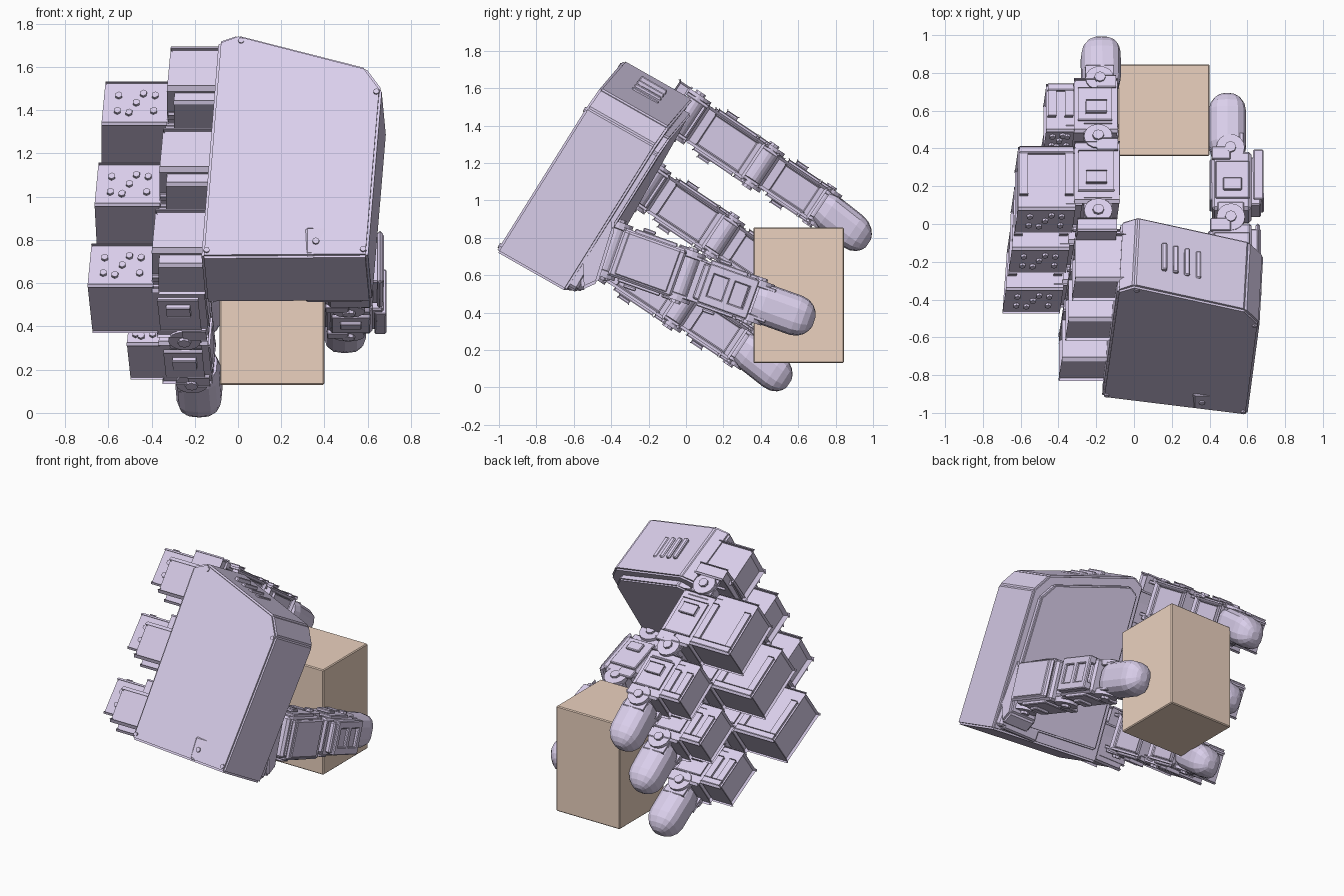
import bpy, bmesh, math
from mathutils import Vector, Matrix

if "Cube" in bpy.data.objects:
    bpy.data.objects.remove(bpy.data.objects["Cube"])

def material(name, rgb):
    m = bpy.data.materials.new(name)
    m.diffuse_color = (*rgb, 1)
    m.use_nodes = True
    m.node_tree.nodes["Principled BSDF"].inputs["Base Color"].default_value = m.diffuse_color
    return m

LILAC = material("lilac", (0.70, 0.62, 0.83))
TAN = material("tan", (0.83, 0.64, 0.52))

def frame(origin, t, s, w):
    """Local x = t (outward), y = s (along the finger), z = w (hinge axis)."""
    m = Matrix((Vector(t), Vector(s), Vector(w))).transposed().to_4x4()
    m.translation = Vector(origin)
    return m

def finish(name, bm, m, mat, bevel=0.0, segs=1):
    bm.transform(m)
    if bevel:
        bmesh.ops.bevel(bm, geom=bm.edges[:], offset=bevel, segments=segs,
                        affect='EDGES', clamp_overlap=True)
    bmesh.ops.recalc_face_normals(bm, faces=bm.faces[:])
    me = bpy.data.meshes.new(name)
    bm.to_mesh(me)
    bm.free()
    me.materials.append(mat)
    ob = bpy.data.objects.new(name, me)
    bpy.context.collection.objects.link(ob)
    return ob

def box(name, m, x, y, z, bevel=0.012, mat=LILAC, segs=1):
    bm = bmesh.new()
    c = [(a + b) / 2 for a, b in (x, y, z)]
    d = [b - a for a, b in (x, y, z)]
    bmesh.ops.create_cube(bm, size=1, matrix=Matrix.Translation(c) @ Matrix.Diagonal((*d, 1)))
    return finish(name, bm, m, mat, bevel, segs)

def disc(name, m, c, r, h, axis='Z', sides=16):
    bm = bmesh.new()
    rot = {'Z': Matrix(), 'Y': Matrix.Rotation(math.pi / 2, 4, 'X')}[axis]
    bmesh.ops.create_cone(bm, cap_ends=True, segments=sides, radius1=r, radius2=r,
                          depth=h, matrix=Matrix.Translation(c) @ rot)
    return finish(name, bm, m, LILAC)

def prism(name, pts, depth, bevel):
    bm = bmesh.new()
    a = [bm.verts.new(p) for p in pts]
    b = [bm.verts.new(Vector(p) + Vector(depth)) for p in pts]
    bm.faces.new(a)
    bm.faces.new(b[::-1])
    n = len(a)
    for i in range(n):
        bm.faces.new((a[i], b[i], b[(i + 1) % n], a[(i + 1) % n]))
    return finish(name, bm, Matrix(), LILAC, bevel, 2)

def fingertip(name, m, s0, s1, ct, rt, rw, droop=0.0, sides=14):
    """Faceted rounded pad lofted from squarish rings with a domed end."""
    bm = bmesh.new()
    dome = rt * 1.05
    prof = [(s0, 0.88), (s0 + 0.05, 1.0)]
    prof += [(s1 - dome + dome * math.sin(a), math.cos(a)) for a in (0, .4, .75, 1.05, 1.32)]
    sq = lambda v: math.copysign(abs(v) ** 0.7, v)
    rings = []
    for y, k in prof:
        ring = []
        for i in range(sides):
            a = 2 * math.pi * (i + .5) / sides
            z = rw * k * sq(math.sin(a)) - droop * (y - s0) / (s1 - s0)
            ring.append(bm.verts.new((ct + rt * k * sq(math.cos(a)), y, z)))
        rings.append(ring)
    for p, q in zip(rings, rings[1:]):
        for i in range(sides):
            j = (i + 1) % sides
            bm.faces.new((p[i], p[j], q[j], q[i]))
    bm.faces.new(rings[0])
    bm.faces.new(rings[-1])
    return finish(name, bm, m, LILAC)

def hinge(name, m, s, half, ct=0.0):
    """Hinge barrel with end discs and two bracket arms."""
    disc(name + "_barrel", m, (ct, s, 0), 0.05, half * 2)
    for sg in (-1, 1):
        disc(name + "_disc", m, (ct, s, sg * (half - .01)), 0.075, 0.03)
        disc(name + "_pin", m, (ct, s, sg * (half + 0.008)), 0.03, 0.025, sides=8)
        z = sorted((sg * (half - 0.035), sg * (half - 0.015)))
        box(name + "_arm", m, (ct - 0.07, ct + 0.07), (s - 0.09, s + 0.09), z, 0.004)

def link(name, m, s0, s1, half, t0, t1, screws=True, motor=None):
    """Servo segment: core, side plates, outward motor block with screw heads."""
    box(name + "_core", m, (t0, 0.11), (s0, s1), (-half + .025, half - .025), 0.015)
    box(name + "_pad", m, (t0 - 0.012, t0 + .02), (s0 + 0.06, s1 - 0.04), (-half + .045, half - .045), 0.006)
    for sg in (-1, 1):
        z = sorted((sg * (half - 0.035), sg * (half - .01)))
        box(name + "_side_plate", m, (t0 + .02, 0.10), (s0 + 0.06, s1 - 0.06), z, 0.005)
        box(name + "_lug", m, (-0.04, 0.06), (s0 + .1, s0 + .17),
            sorted((sg * (half - .01), sg * (half + 0.01))), 0.005)
        box(name + "_end_lip", m, (t0, 0.0), (s1 - 0.05, s1 + 0.02), z, 0.005)
    a, b = motor or (s0, s1)
    # Motor with a slim neck to the core and a U-shaped rim on its upper face
    box(name + "_neck", m, (0.09, 0.16), (a + .03, b - .03), (-half + .04, half - .04), 0.008)
    box(name + "_motor", m, (0.13, t1), (a, b), (-half + .025, half - .035), 0.012)
    if screws:
        for x in (.135, t1 - .035):
            box(name + "_rim", m, (x, x + .035), (a + .08, b), (half - .045, half - .015), 0.005)
        box(name + "_rim_end", m, (.135, t1), (b - .035, b), (half - .045, half - .015), 0.005)
        mid = (0.13 + t1) / 2
        r = (t1 - 0.13) * 0.3
        for dx, dz in ((0, 0), (-1, .04), (1, .04), (-1, -.045), (1, -.045), (-.35, .05), (.35, -.055)):
            disc(name + "_screw", m, (mid + dx * r, a - .002, dz - .005), 0.017, 0.025, 'Y', 6)

# Held block
box("held_block", Matrix(), (-0.085, 0.40), (0.36, 0.845), (0.13, 0.855), 0.006, TAN)

# Palm housing
E = Vector((0.02, 0.37, -0.21))
MID = Vector((.25, -.62, 1.22))
palm = [(-.09, -.36, 1.72), (0, -.33, 1.75), (.59, -.46, 1.60), (.665, -.53, 1.50),
        (.60, -1.015, .725), (-.17, -.92, .72)]
prism("palm", palm, E, 0.012)
inner = [Vector(p).lerp(MID, 0.12) + E * 0.9 for p in palm]
prism("inner_palm", inner, E * 0.17, 0.01)
for p in (1, 3, 4, 5):
    q = Vector(palm[p]).lerp(MID, 0.06) + E * .01
    m = Matrix.Translation(q) @ E.to_track_quat('Z', 'Y').to_matrix().to_4x4()
    disc("palm_screw", m, (0, 0, 0), 0.014, 0.03, sides=8)

# Ribs on the top of the palm
for i in range(4):
    m = frame((.16 + .06 * i, -.16 - .015 * i, 1.60 - .02 * i), (1, 0, 0), (0, .87, -.5), (.08, .5, .86))
    box("palm_rib", m, (-.015, .015), (-.10, .06), (-.03, .02), 0.006)

# Three fingers, spaced along the palm edge
STEP = Vector((-0.035, -0.212, -0.375))
W = Vector((0.08, 0.55, 0.83))
for k, fname in enumerate(("upper_finger", "middle_finger", "lower_finger")):
    off = STEP * k
    # Base servo beside the palm
    mb = frame(Vector((-.19, -.34, 1.59)) + off, (-1, 0, 0), (0, .87, -.5), (.08, .5, .86))
    box(fname + "_base", mb, (-.14, .11), (0, .26), (-.10, .10), 0.02)
    box(fname + "_base_step", mb, (-.12, .08), (.05, .30), (-.15, .08), 0.015)
    m = frame(Vector((-.2, -.05, 1.485)) + off, (-1, 0, 0), (0.03 * k, .83, -.555), W)
    box(fname + "_root_bracket", m, (-.09, .10), (-.07, .0), (-.17, .14), 0.01)
    hinge(fname + "_root_hinge", m, 0.06, 0.13)
    link(fname + "_near_link", m, 0.13, 0.50, 0.14, -.10, 0.41, motor=(0.09, 0.47))
    hinge(fname + "_mid_hinge", m, 0.54, 0.12)
    link(fname + "_far_link", m, 0.59, 0.91, 0.125, -.09, 0.26, motor=(0.60, 0.88))
    hinge(fname + "_end_hinge", m, 0.92, 0.105, -.01)
    fingertip(fname + "_tip", m, 0.93, 1.255, -.025, 0.105, 0.10, 0.025)

# Thumb mount below the palm corner
mm = frame((.44, -.91, .75), (1, 0, 0), (0, .87, -.5), (0, .5, .87))
box("thumb_mount", mm, (-.13, .14), (-.05, .40), (-.05, .10), 0.012)
box("thumb_mount_cap", mm, (.0, .17), (.10, .40), (-.04, .16), 0.015)
for dx in (-.08, .08):
    disc("thumb_mount_screw", mm, (dx, -.05, .02), 0.016, 0.02, 'Y', 8)

# Thumb
prism("thumb_shoulder", [(.41, y, z) for y, z in ((-.56, .52), (-.57, .78), (-.50, .92), (-.46, .945),
      (-.39, .93), (-.38, .85), (-.47, .56))], (.21, 0, 0), 0.015)
mt = frame((.515, -.45, .755), (1, 0, 0), (-.005, .94, -.335), (0, .335, .94))
hinge("thumb_root_hinge", mt, 0.05, 0.15)
link("thumb_near_link", mt, 0.08, 0.44, 0.16, -.11, 0.155, False)
hinge("thumb_mid_hinge", mt, 0.47, 0.135)
link("thumb_far_link", mt, 0.52, 0.85, 0.14, -.10, 0.13, False)
# Slotted outer guard
for sg in (-1, 1):
    box("thumb_guard_rail", mt, (.12, .175), (.58, .86), sorted((sg * .06, sg * .11)), 0.006)
for y in (.58, .70, .82):
    box("thumb_guard_bar", mt, (.15, .175), (y, y + .04), (-.10, .10), 0.006)
hinge("thumb_end_hinge", mt, 0.87, 0.11)
fingertip("thumb_tip", mt, 0.87, 1.21, -.015, 0.10, 0.11)
